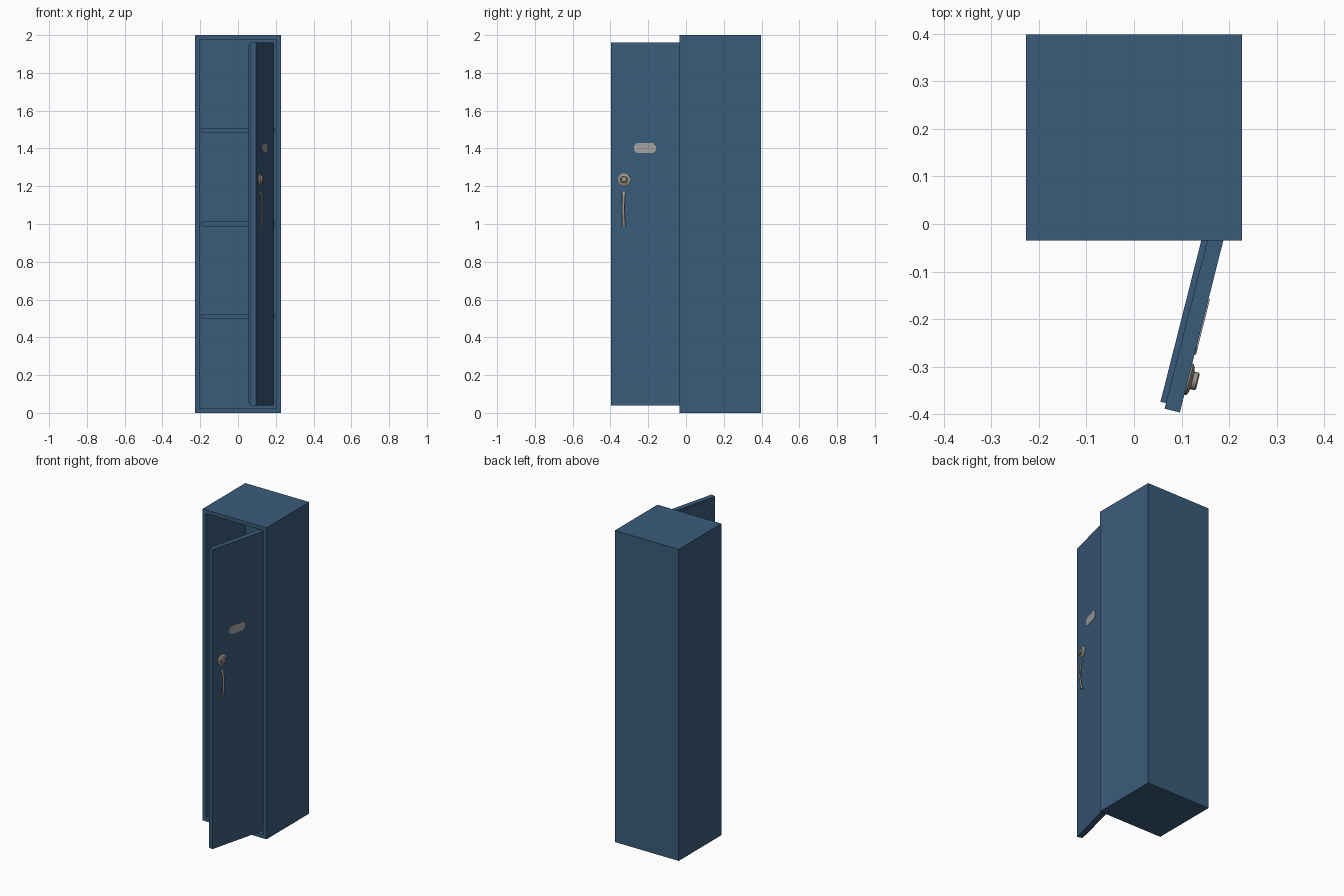
import bpy, bmesh, math
from mathutils import Matrix, Vector

cube = bpy.data.objects.get("Cube")
if cube:
    bpy.data.objects.remove(cube)


def material(name, rgb):
    m = bpy.data.materials.new(name)
    m.use_nodes = True
    m.diffuse_color = (*rgb, 1)
    m.node_tree.nodes["Principled BSDF"].inputs["Base Color"].default_value = (*rgb, 1)
    return m


BLUE = material("painted blue steel", (0.042, 0.107, 0.195))
GREY = material("plate grey", (0.36, 0.36, 0.36))
METAL = material("warm metal", (0.33, 0.30, 0.26))

# The open door swings about this hinge; door parts are built closed
HINGE = Matrix.Translation((0.191, -0.022, 0)) @ Matrix.Rotation(math.radians(75.8), 4, "Z")


def finish(bm, name, mat, matrix=Matrix()):
    bmesh.ops.recalc_face_normals(bm, faces=bm.faces)
    mesh = bpy.data.meshes.new(name)
    bm.to_mesh(mesh)
    bm.free()
    mesh.materials.append(mat)
    ob = bpy.data.objects.new(name, mesh)
    ob.matrix_world = matrix
    bpy.context.collection.objects.link(ob)
    return ob


def box_mesh(lo, hi):
    bm = bmesh.new()
    lo, hi = Vector(lo), Vector(hi)
    size = Matrix.Diagonal((*(hi - lo), 1))
    bmesh.ops.create_cube(bm, size=1, matrix=Matrix.Translation((lo + hi) / 2) @ size)
    return bm


def smooth(ob):
    bpy.ops.object.select_all(action="DESELECT")
    ob.select_set(True)
    bpy.context.view_layer.objects.active = ob
    bpy.ops.object.shade_smooth_by_angle(angle=math.radians(40))


# Cabinet shell, hollowed from the front
bm = box_mesh((-0.227, -0.035, 0), (0.227, 0.398, 2))
front = min(bm.faces, key=lambda f: f.calc_center_median().y)
bmesh.ops.inset_region(bm, faces=[front], thickness=0.033)
inner = bmesh.ops.extrude_discrete_faces(bm, faces=[front])["faces"][0]
bmesh.ops.translate(bm, verts=inner.verts, vec=(0, 0.403, 0))
finish(bm, "cabinet", BLUE)

# Shelves
for i, z in enumerate((0.51, 1.0, 1.495)):
    bm = box_mesh((-0.194, 0.025, z - 0.013), (0.194, 0.368, z + 0.013))
    finish(bm, f"shelf_{i + 1}", BLUE)

# Door with a stepped inner panel
finish(box_mesh((-0.386, 0, 0.04), (0, 0.033, 1.962)), "door", BLUE, HINGE)
finish(box_mesh((-0.374, 0.033, 0.052), (-0.012, 0.045, 1.95)), "door_inner_panel", BLUE, HINGE)

# Name plate with clipped corners
bm = bmesh.new()
half_w, half_h, cut = 0.06, 0.027, 0.015
corners = [(half_w, half_h - cut), (half_w - cut, half_h)]
outline = corners + [(-x, z) for x, z in reversed(corners)]
outline += [(-x, -z) for x, z in outline]
face = bm.faces.new([bm.verts.new((x - 0.2, 0, z + 1.403)) for x, z in outline])
lid = bmesh.ops.extrude_face_region(bm, geom=[face])["geom"]
bmesh.ops.translate(bm, verts=[v for v in lid if isinstance(v, bmesh.types.BMVert)],
                    vec=(0, -0.003, 0))
finish(bm, "door_plate", GREY, HINGE)

# Round lock, turned from a profile
profile = [(0.034, 0), (0.034, 0.003), (0.028, 0.007), (0.019, 0.009),
           (0.019, 0.018), (0.016, 0.021), (0.012, 0.021), (0.011, 0.019), (0, 0.019)]
bm = bmesh.new()
verts = [bm.verts.new((r, -h, 0)) for r, h in profile]
edges = [bm.edges.new(pair) for pair in zip(verts, verts[1:])]
bmesh.ops.spin(bm, geom=verts + edges, axis=(0, 1, 0), cent=(0, 0, 0),
               angle=math.tau, steps=24)
bmesh.ops.remove_doubles(bm, verts=bm.verts, dist=0.0001)
smooth(finish(bm, "lock", METAL, HINGE @ Matrix.Translation((-0.314, 0, 1.235))))

# Bowed pull handle, thicker at the feet
bm = bmesh.new()
rings, sides = 14, 10
loops = []
for i in range(rings + 1):
    t = i / rings
    bow = 0.002 + 0.014 * math.sin(math.pi * t) ** 0.6
    width = 0.007 + 0.003 * abs(2 * t - 1) ** 4
    loops.append([bm.verts.new((-0.315 + width * math.cos(a),
                                -bow - 0.005 * math.sin(a),
                                0.99 + 0.182 * t))
                  for a in (math.tau * k / sides for k in range(sides))])
for a, b in zip(loops, loops[1:]):
    for k in range(sides):
        n = (k + 1) % sides
        bm.faces.new((a[k], a[n], b[n], b[k]))
bm.faces.new(loops[0])
bm.faces.new(loops[-1])
smooth(finish(bm, "handle", METAL, HINGE))
